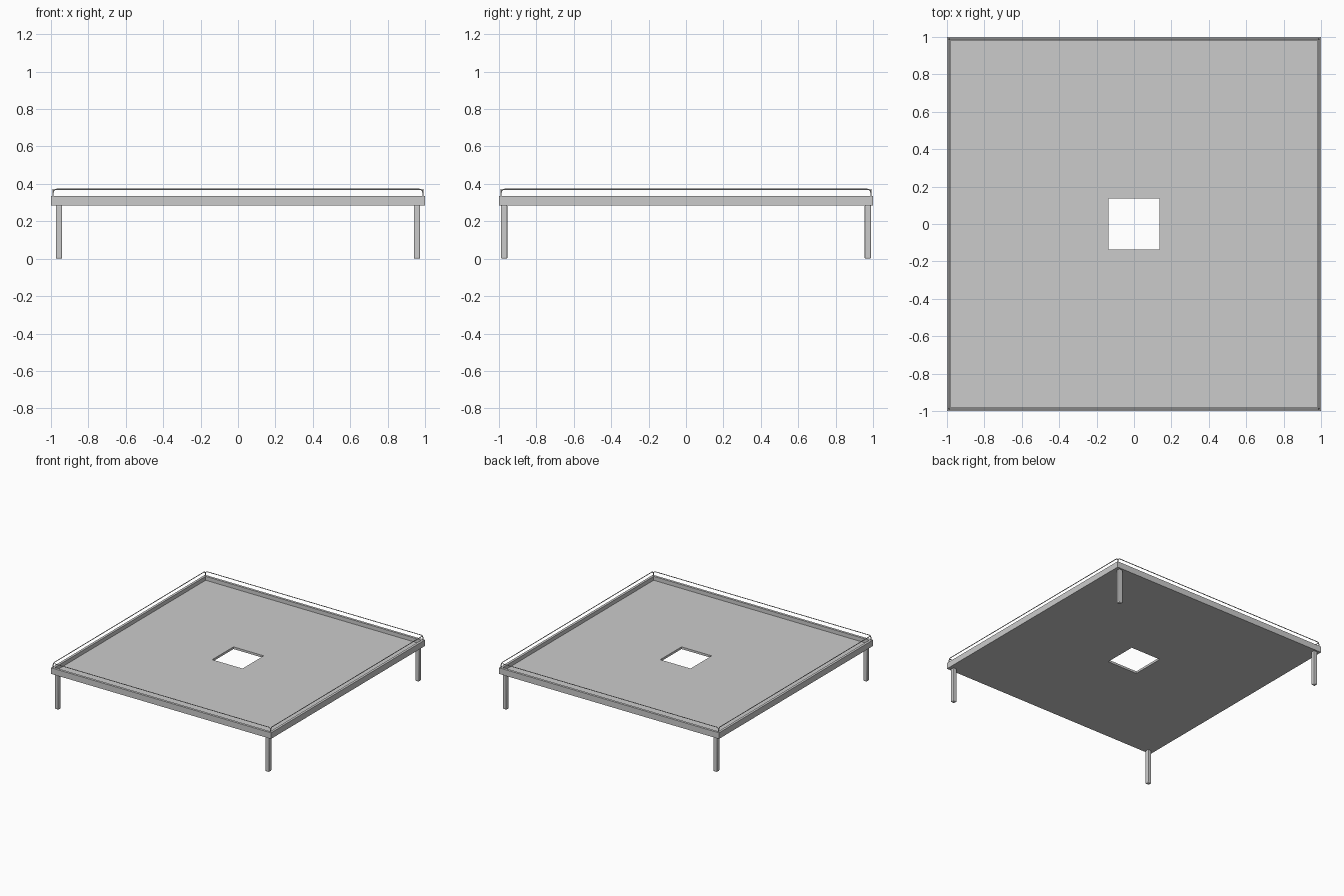
import bpy, bmesh

if "Cube" in bpy.data.objects:
    bpy.data.objects.remove(bpy.data.objects["Cube"])


def square_ring(name, outer, inner, z0, z1):
    """Square plate with a square opening."""
    bm = bmesh.new()
    signs = [(-1, -1), (1, -1), (1, 1), (-1, 1)]
    loops = [[bm.verts.new((sx * r, sy * r, z)) for sx, sy in signs]
             for r, z in ((outer, z0), (outer, z1), (inner, z1), (inner, z0))]
    for k in range(4):
        a, b = loops[k], loops[(k + 1) % 4]
        for i in range(4):
            j = (i + 1) % 4
            bm.faces.new((a[i], a[j], b[j], b[i]))
    bmesh.ops.recalc_face_normals(bm, faces=bm.faces)
    mesh = bpy.data.meshes.new(name)
    bm.to_mesh(mesh)
    bm.free()
    ob = bpy.data.objects.new(name, mesh)
    bpy.context.collection.objects.link(ob)
    return ob


def leg(name, x, y, width, height):
    """Square post with rounded vertical edges."""
    bpy.ops.mesh.primitive_cube_add(size=1, location=(x, y, height / 2))
    ob = bpy.context.object
    ob.name = name
    ob.scale = (width, width, height)
    bpy.ops.object.transform_apply(location=False, rotation=False, scale=True)
    bevel = ob.modifiers.new("rounded_edges", 'BEVEL')
    bevel.width = 0.006
    bevel.segments = 3
    bpy.ops.object.shade_smooth_by_angle()


def rail(name, points, radius):
    """Thin bent rod through the given points."""
    curve = bpy.data.curves.new(name, 'CURVE')
    curve.dimensions = '3D'
    curve.bevel_depth = radius
    curve.bevel_resolution = 2
    curve.use_fill_caps = True
    spline = curve.splines.new('POLY')
    spline.points.add(len(points) - 1)
    for p, co in zip(spline.points, points):
        p.co = (*co, 1)
    ob = bpy.data.objects.new(name, curve)
    bpy.context.collection.objects.link(ob)


# Tray: raised rim and thin panel with a central opening
square_ring("rim", 1.0, 0.98, 0.285, 0.335)
square_ring("panel", 0.98, 0.1375, 0.285, 0.303)

# Legs under the four corners
for sx, side in ((-1, "left"), (1, "right")):
    for sy, end in ((-1, "front"), (1, "back")):
        leg(f"{end}_{side}_leg", sx * 0.957, sy * 0.972, 0.034, 0.286)

# Thin guard rail along each side, bent down at both ends
half = [(0.989, 0.33), (0.989, 0.352), (0.985, 0.363), (0.979, 0.369), (0.97, 0.371)]
profile = [(-u, z) for u, z in half] + half[::-1]
for s, x_name, y_name in ((-1, "left", "front"), (1, "right", "back")):
    rail(f"{y_name}_rail", [(u, s * 0.99, z) for u, z in profile], 0.003)
    rail(f"{x_name}_rail", [(s * 0.99, u, z) for u, z in profile], 0.003)
